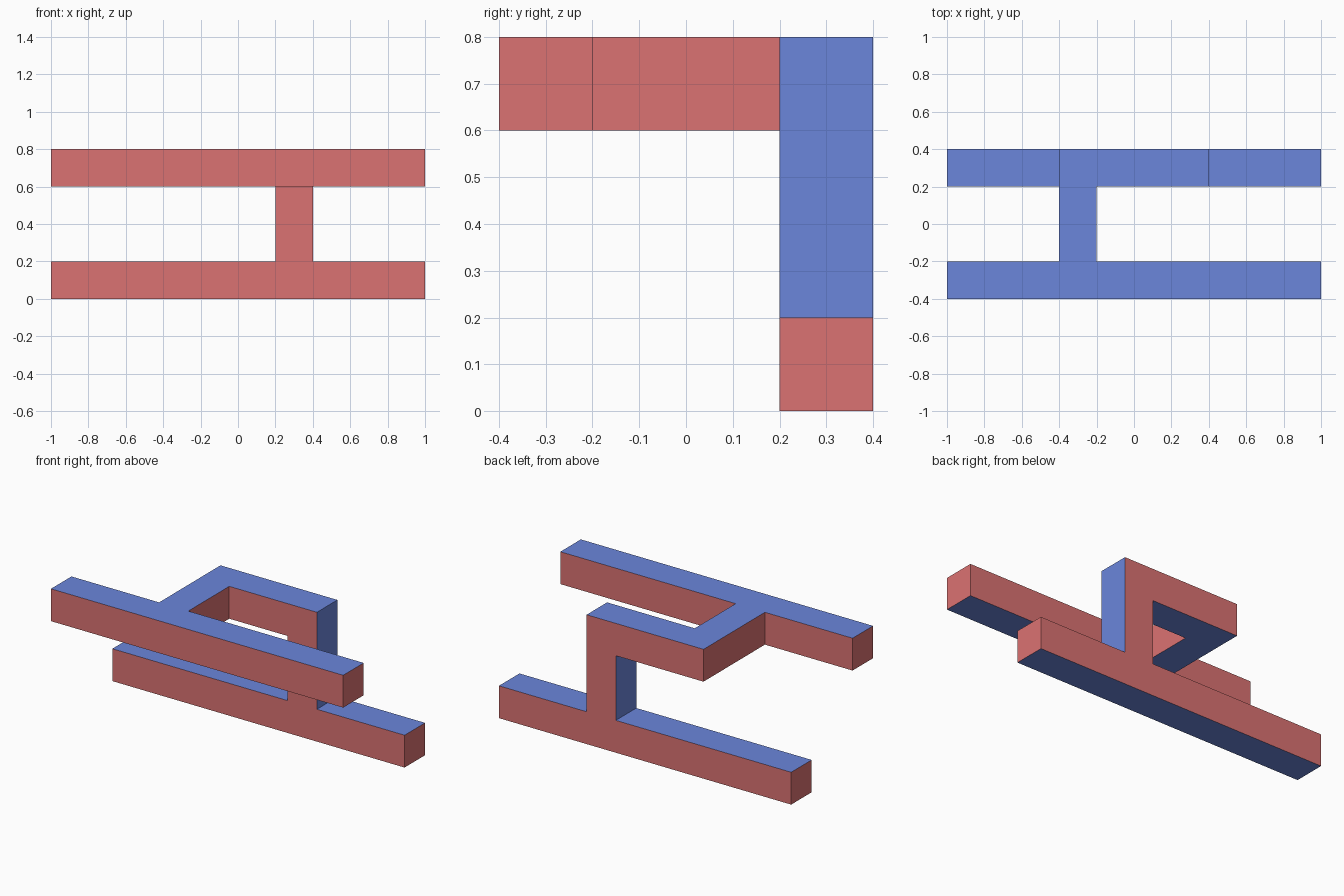
import bpy, bmesh
from mathutils import Vector
from math import radians

if "Cube" in bpy.data.objects:
    bpy.data.objects.remove(bpy.data.objects["Cube"])

S = 0.2                            # bar thickness
ORIGIN = Vector((-1, -0.4, 0))


def block(x, y, z):
    """Grid cells filled by a bar, given half-open index ranges."""
    return {(i, j, k) for i in range(*x) for j in range(*y) for k in range(*z)}


# Bars measured in multiples of the thickness
lower_bar = block((0, 10), (3, 4), (0, 1))
post = block((6, 7), (3, 4), (1, 4))
back_bar = block((3, 7), (3, 4), (3, 4))
link = block((3, 4), (1, 3), (3, 4))
front_bar = block((0, 10), (0, 1), (3, 4))
cells = lower_bar | post | back_bar | link | front_bar

# Outer skin only: no faces where cells touch
bm = bmesh.new()
for cell in sorted(cells):
    for axis in range(3):
        for side in (-1, 1):
            n = Vector((0, 0, 0))
            n[axis] = side
            if tuple(int(c + d) for c, d in zip(cell, n)) in cells:
                continue
            u = Vector((0, 0, 0))
            u[(axis + 1) % 3] = 1
            v = n.cross(u)
            centre = Vector(cell) + Vector((0.5, 0.5, 0.5)) + n / 2
            corners = [centre + (a * u + b * v) / 2
                       for a, b in ((-1, -1), (1, -1), (1, 1), (-1, 1))]
            face = bm.faces.new([bm.verts.new(ORIGIN + S * p) for p in corners])
            # Blue on tops, undersides and the post's sides; red elsewhere
            face.material_index = int(axis == 2 or (axis == 0 and cell in post))

# Weld, then merge the coplanar squares into clean faces
bmesh.ops.remove_doubles(bm, verts=bm.verts, dist=1e-4)
bmesh.ops.dissolve_limit(bm, angle_limit=radians(1), verts=bm.verts,
                         edges=bm.edges, delimit={'MATERIAL'})

mesh = bpy.data.meshes.new("linked_bars")
bm.to_mesh(mesh)
bm.free()
for name, colour in (("red", (0.71, 0.17, 0.17, 1)), ("blue", (0.147, 0.238, 0.71, 1))):
    mat = bpy.data.materials.new(name)
    mat.diffuse_color = colour
    mat.use_nodes = True
    mat.node_tree.nodes["Principled BSDF"].inputs["Base Color"].default_value = mat.diffuse_color
    mesh.materials.append(mat)
bpy.context.collection.objects.link(bpy.data.objects.new("linked_bars", mesh))
